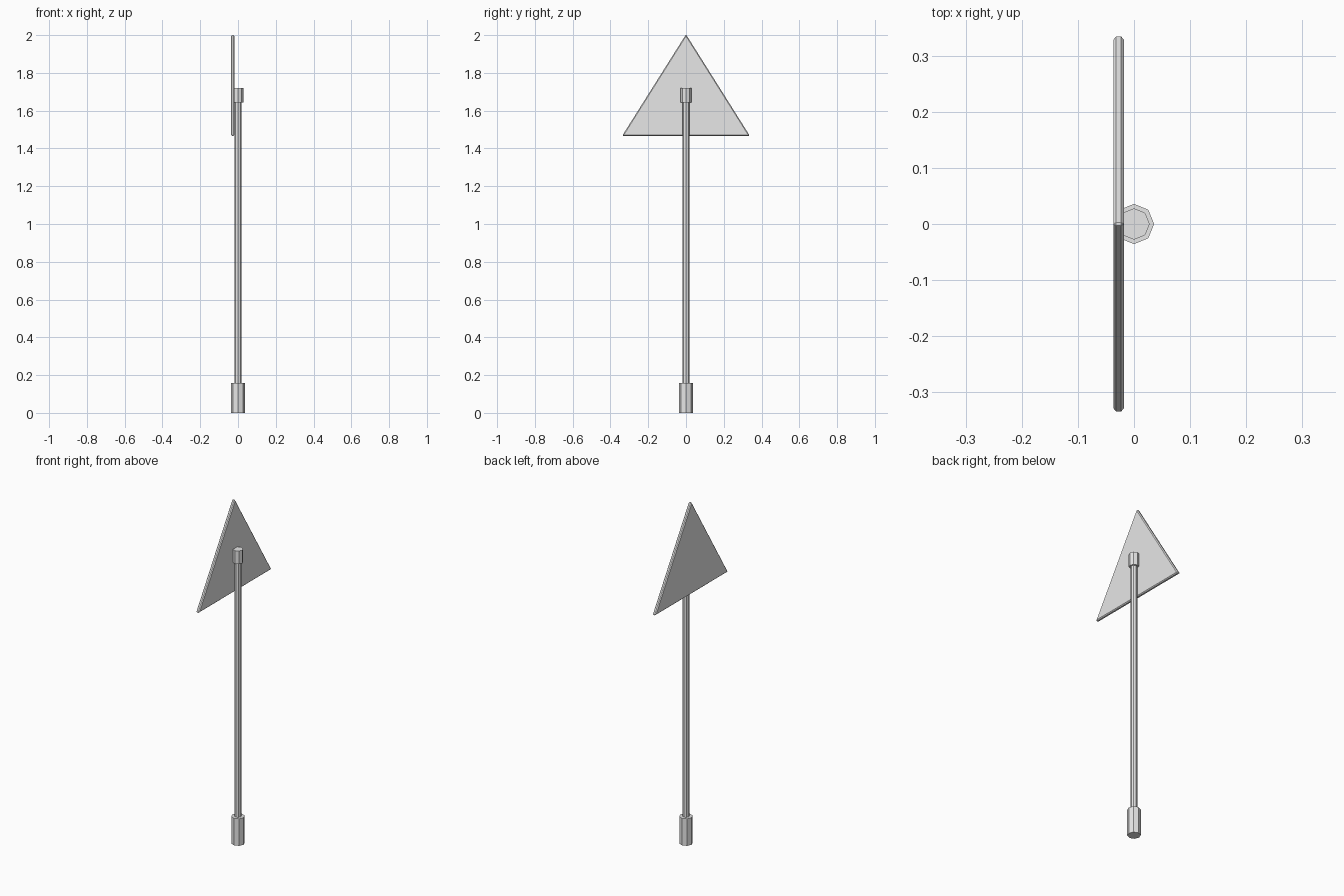
import bpy
import bmesh
import math

cube = bpy.data.objects.get("Cube")
if cube:
    bpy.data.objects.remove(cube, do_unlink=True)

GREY = (0.8, 0.8, 0.8, 1.0)
grey = bpy.data.materials.new("light_grey")
grey.use_nodes = True
grey.diffuse_color = GREY
grey.node_tree.nodes["Principled BSDF"].inputs["Base Color"].default_value = GREY


def prism(name, outline, offset):
    """Extrude a closed 3D outline along an offset vector."""
    bm = bmesh.new()
    face = bm.faces.new([bm.verts.new(p) for p in outline])
    ext = bmesh.ops.extrude_face_region(bm, geom=[face])
    verts = [v for v in ext["geom"] if isinstance(v, bmesh.types.BMVert)]
    bmesh.ops.translate(bm, verts=verts, vec=offset)
    bmesh.ops.recalc_face_normals(bm, faces=bm.faces)
    mesh = bpy.data.meshes.new(name)
    bm.to_mesh(mesh)
    bm.free()
    mesh.materials.append(grey)
    obj = bpy.data.objects.new(name, mesh)
    bpy.context.collection.objects.link(obj)
    return obj


def octagon_post(name, radius, bottom, top):
    angles = [i * math.tau / 8 for i in range(8)]
    ring = [(radius * math.cos(a), radius * math.sin(a), bottom) for a in angles]
    return prism(name, ring, (0, 0, top - bottom))


# Post: ground socket, slim pole and top cap
octagon_post("base_socket", 0.036, 0.0, 0.158)
octagon_post("pole", 0.018, 0.158, 1.645)
octagon_post("top_cap", 0.028, 1.643, 1.72)

# Triangular sign plate with chamfered edges, fixed to the side of the post
plate = prism("sign_plate",
              [(-0.037, -0.338, 1.467), (-0.037, 0.338, 1.467), (-0.037, 0, 2.004)],
              (0.019, 0, 0))
chamfer = plate.modifiers.new("chamfer", "BEVEL")
chamfer.width = 0.005
chamfer.segments = 1
chamfer.limit_method = "NONE"
